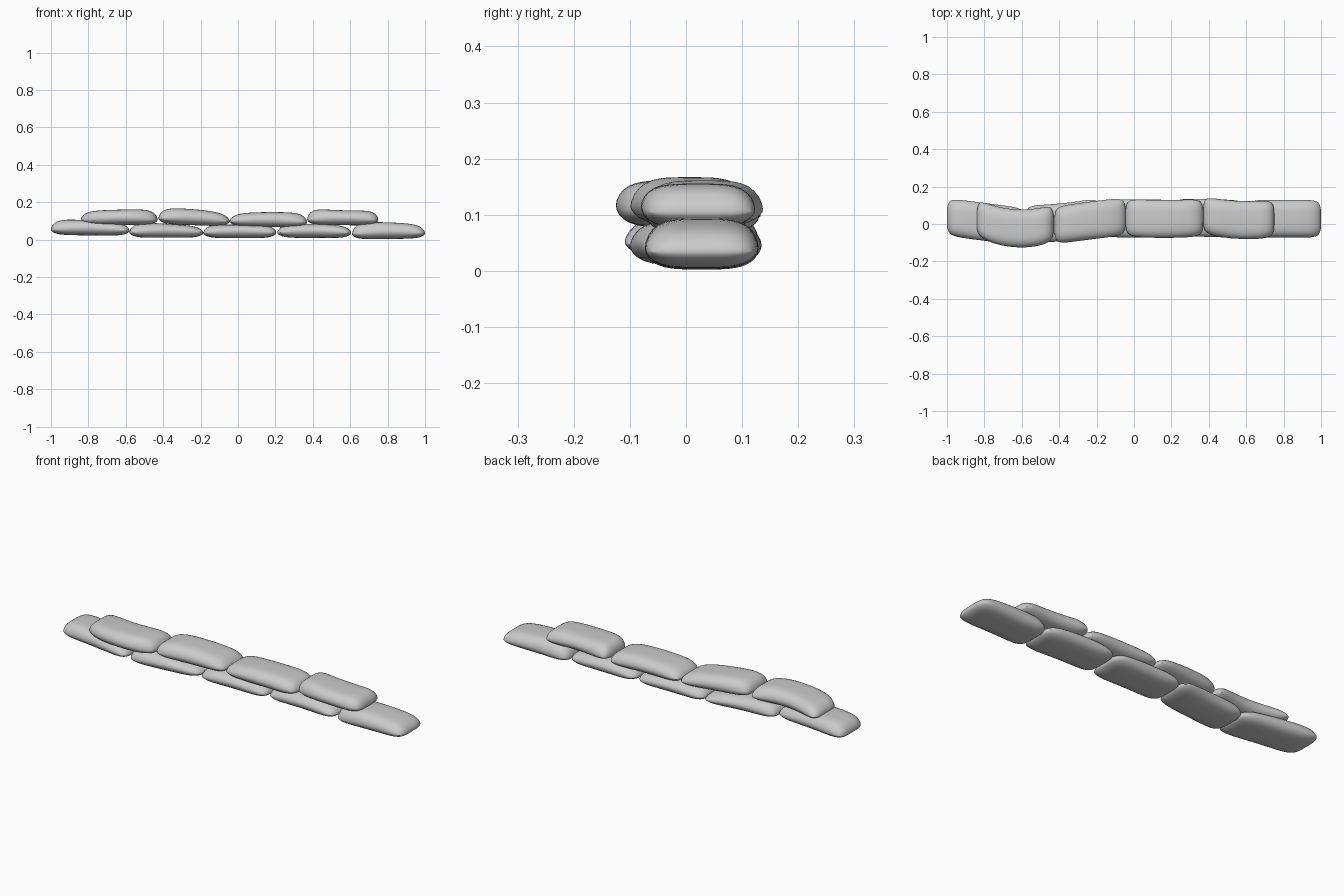
import bpy, bmesh, math

if "Cube" in bpy.data.objects:
    bpy.data.objects.remove(bpy.data.objects["Cube"])

# One flat canvas colour for every bag
canvas = bpy.data.materials.new("canvas_grey")
canvas.diffuse_color = (0.6, 0.6, 0.6, 1)
canvas.use_nodes = True
canvas.node_tree.nodes["Principled BSDF"].inputs["Base Color"].default_value = canvas.diffuse_color

NU, NV = 28, 18
HALF_WIDTH = 0.101


def spaced(i, n):
    """Samples from -1 to 1, denser towards the ends."""
    return math.sin((i / n - 0.5) * math.pi)


def bend(a, b, c, u):
    """Parabola through a, b, c at u = -0.8, 0, 0.8."""
    t = u / 0.8
    return b + (c - a) / 2 * t + ((a + c) / 2 - b) * t * t


def sandbag(name, x0, x1, y, seam, top):
    """Stuffed bag: two pillowed sheets meeting in a sharp side seam."""
    bm = bmesh.new()
    cx, hx = (x0 + x1) / 2, (x1 - x0) / 2

    def point(i, j, is_top):
        u, v = spaced(i, NU), spaced(j, NV)
        px = cx + hx * u * (1 - 0.09 * abs(v) ** 5)      # rounded corners
        py = bend(*y, u) + HALF_WIDTH * v * (1 - 0.12 * abs(u) ** 8)
        puff = ((1 - abs(u) ** 6) * (1 - abs(v) ** 4)) ** 0.55
        base = seam[0] + (seam[1] - seam[0]) * (u + 1) / 2
        edge = base + 0.011 * (1 - u * u)                # seam arches mid-bag
        target = bend(*top, u) if is_top else base - 0.028
        return bm.verts.new((px, py, edge + (target - edge) * puff))

    upper = [[point(i, j, True) for j in range(NV + 1)] for i in range(NU + 1)]
    lower = [[upper[i][j] if i in (0, NU) or j in (0, NV) else point(i, j, False)
              for j in range(NV + 1)] for i in range(NU + 1)]
    for i in range(NU):
        for j in range(NV):
            for g, flip in ((upper, 1), (lower, -1)):
                quad = [g[i][j], g[i + 1][j], g[i + 1][j + 1], g[i][j + 1]]
                bm.faces.new(quad[::flip])
    mesh = bpy.data.meshes.new(name)
    bm.to_mesh(mesh)
    bm.free()
    mesh.materials.append(canvas)
    obj = bpy.data.objects.new(name, mesh)
    bpy.context.collection.objects.link(obj)
    bpy.context.view_layer.objects.active = obj
    obj.select_set(True)
    bpy.ops.object.shade_smooth_by_angle(angle=math.radians(50))
    obj.select_set(False)


# Bottom course: x range, y centre, seam height at the ends, top height
sandbag("lower_bag_1", -1.0, -0.58, (.03, .01, -.01), (.053, .048), (.108, .103, .09))
sandbag("lower_bag_2", -0.58, -0.185, (0, .01, .03), (.038, .038), (.09, .085, .072))
sandbag("lower_bag_3", -0.185, 0.205, (.03, .03, .03), (.036, .036), (.08, .08, .076))
sandbag("lower_bag_4", 0.21, 0.605, (.034, .032, .026), (.038, .036), (.08, .084, .075))
sandbag("lower_bag_5", 0.61, 1.0, (.028, .028, .028), (.029, .034), (.092, .092, .081))

# Top course, laid over the joints below
sandbag("upper_bag_1", -0.84, -0.43, (.01, -.023, -.01), (.106, .106), (.153, .16, .161))
sandbag("upper_bag_2", -0.425, -0.045, (0, .018, .035), (.112, .098), (.168, .162, .142))
sandbag("upper_bag_3", -0.045, 0.37, (.031, .027, .031), (.098, .092), (.14, .147, .143))
sandbag("upper_bag_4", 0.37, 0.75, (.038, .022, .024), (.106, .104), (.165, .157, .156))
